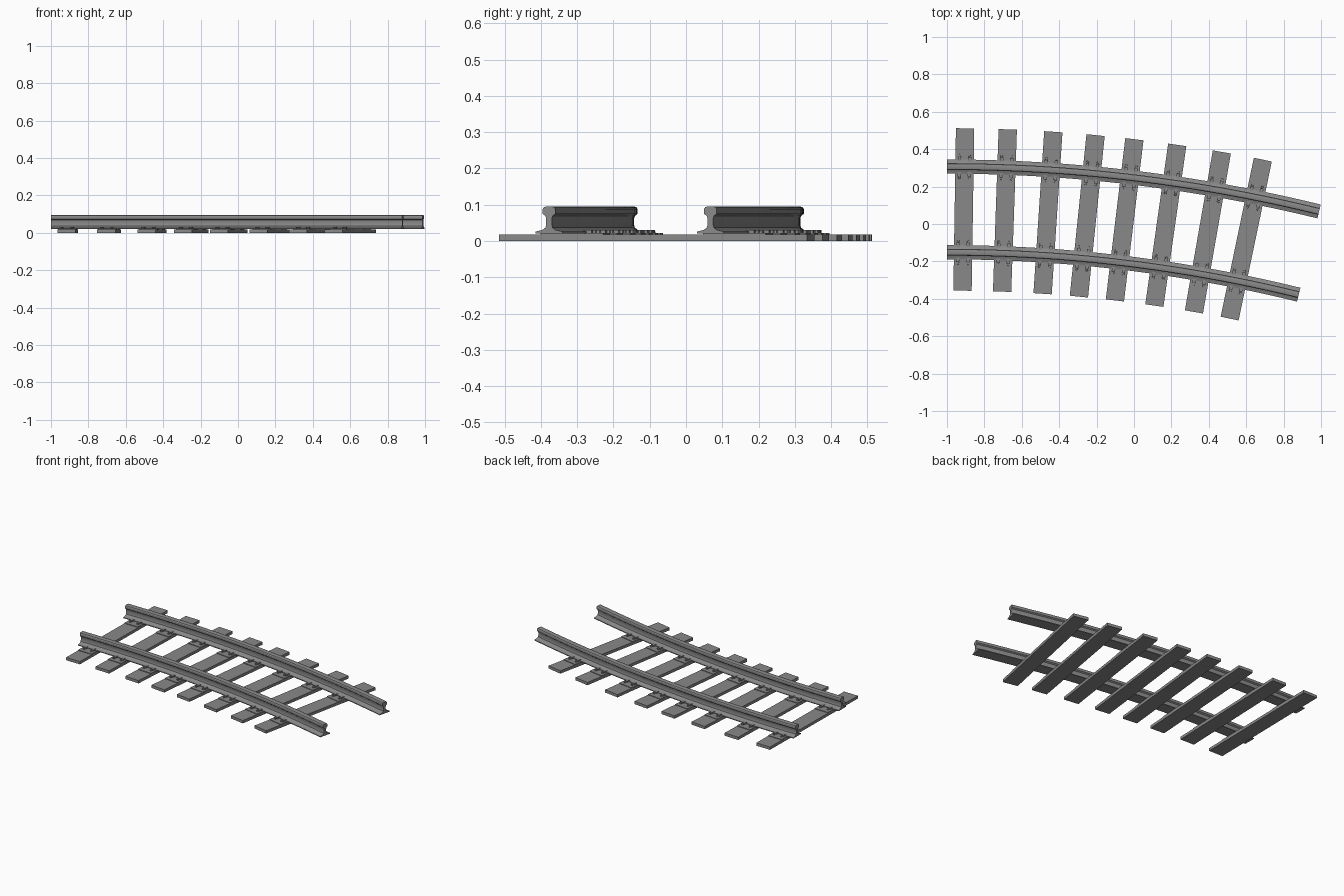
import bpy, bmesh
from math import sin, cos, radians
from mathutils import Matrix, Vector

cube = bpy.data.objects.get("Cube")
if cube:
    bpy.data.objects.remove(cube, do_unlink=True)

# One weathered steel grey for the whole track
grey = bpy.data.materials.new("track_grey")
grey.use_nodes = True
COLOUR = (0.25, 0.25, 0.25, 1)
grey.diffuse_color = COLOUR
bsdf = next(n for n in grey.node_tree.nodes if n.type == 'BSDF_PRINCIPLED')
bsdf.inputs["Base Color"].default_value = COLOUR

# The track bends around this point
OUTER, GAUGE = 8.37, 0.458
INNER = OUTER - GAUGE
MIDDLE = OUTER - GAUGE / 2
CENTRE = Vector((-1, 0.307 - OUTER, 0))
SWEEP = radians(13.75)


def on_arc(radius, angle, z=0):
    return CENTRE + Vector((radius * sin(angle), radius * cos(angle), z))


def finish(name, bm, smooth=False):
    bmesh.ops.recalc_face_normals(bm, faces=bm.faces[:])
    mesh = bpy.data.meshes.new(name)
    bm.to_mesh(mesh)
    bm.free()
    mesh.materials.append(grey)
    obj = bpy.data.objects.new(name, mesh)
    bpy.context.collection.objects.link(obj)
    if smooth:
        bpy.ops.object.select_all(action='DESELECT')
        obj.select_set(True)
        bpy.context.view_layer.objects.active = obj
        bpy.ops.object.shade_smooth_by_angle(angle=radians(30))
    return obj


def add_box(bm, frame, centre, size):
    matrix = frame @ Matrix.Translation(centre) @ Matrix.Diagonal((*size, 1))
    bmesh.ops.create_cube(bm, size=1, matrix=matrix)


# Half of the rail section: foot, web and bevelled head
half = [(0.038, 0.021), (0.038, 0.026), (0.018, 0.031), (0.010, 0.037),
        (0.008, 0.045), (0.008, 0.062), (0.010, 0.069), (0.018, 0.075),
        (0.018, 0.088), (0.015, 0.093), (0.009, 0.095)]
section = half + [(-x, z) for x, z in reversed(half)]


def rail(name, radius, steps=32):
    bm = bmesh.new()
    rings = []
    for i in range(steps + 1):
        angle = SWEEP * i / steps
        rings.append([bm.verts.new(on_arc(radius + x, angle, z)) for x, z in section])
    count = len(section)
    for a, b in zip(rings, rings[1:]):
        for j in range(count):
            k = (j + 1) % count
            bm.faces.new((a[j], a[k], b[k], b[j]))
    bm.faces.new(rings[0])
    bm.faces.new(rings[-1])
    return finish(name, bm, smooth=True)


rail("outer_rail", OUTER)
rail("inner_rail", INNER)


# Plate with clips and bolts holding a rail to a sleeper
def fastening(name, frame):
    bm = bmesh.new()
    add_box(bm, frame, (0, 0, 0.0195), (0.096, 0.176, 0.005))
    for side in (-1, 1):
        for x in (-0.027, 0.027):
            add_box(bm, frame, (x, side * 0.041, 0.026), (0.018, 0.024, 0.010))
            bolt = frame @ Matrix.Translation((x, side * 0.06, 0.025))
            bmesh.ops.create_cone(bm, cap_ends=True, segments=6, radius1=0.007,
                                  radius2=0.006, depth=0.010, matrix=bolt)
    finish(name, bm)


# Sleepers: middle position along x and turn in degrees
sleepers = [(-0.91, 0.9), (-0.69, 2.0), (-0.46, 3.8), (-0.25, 5.9),
            (-0.05, 6.9), (0.17, 8.1), (0.395, 9.9), (0.60, 11.8)]
for number, (x, turn) in enumerate(sleepers, 1):
    sine = (x + 1) / MIDDLE
    y = CENTRE.y + MIDDLE * (1 - sine * sine) ** 0.5
    frame = Matrix.Translation((x, y, 0)) @ Matrix.Rotation(-radians(turn), 4, 'Z')
    bm = bmesh.new()
    add_box(bm, frame, (0, 0, 0.009), (0.098, 0.868, 0.018))
    finish(f"sleeper_{number}", bm)
    for label, offset in (("outer", GAUGE / 2), ("inner", -GAUGE / 2)):
        fastening(f"{label}_fastening_{number}",
                  frame @ Matrix.Translation((0, offset, 0)))
